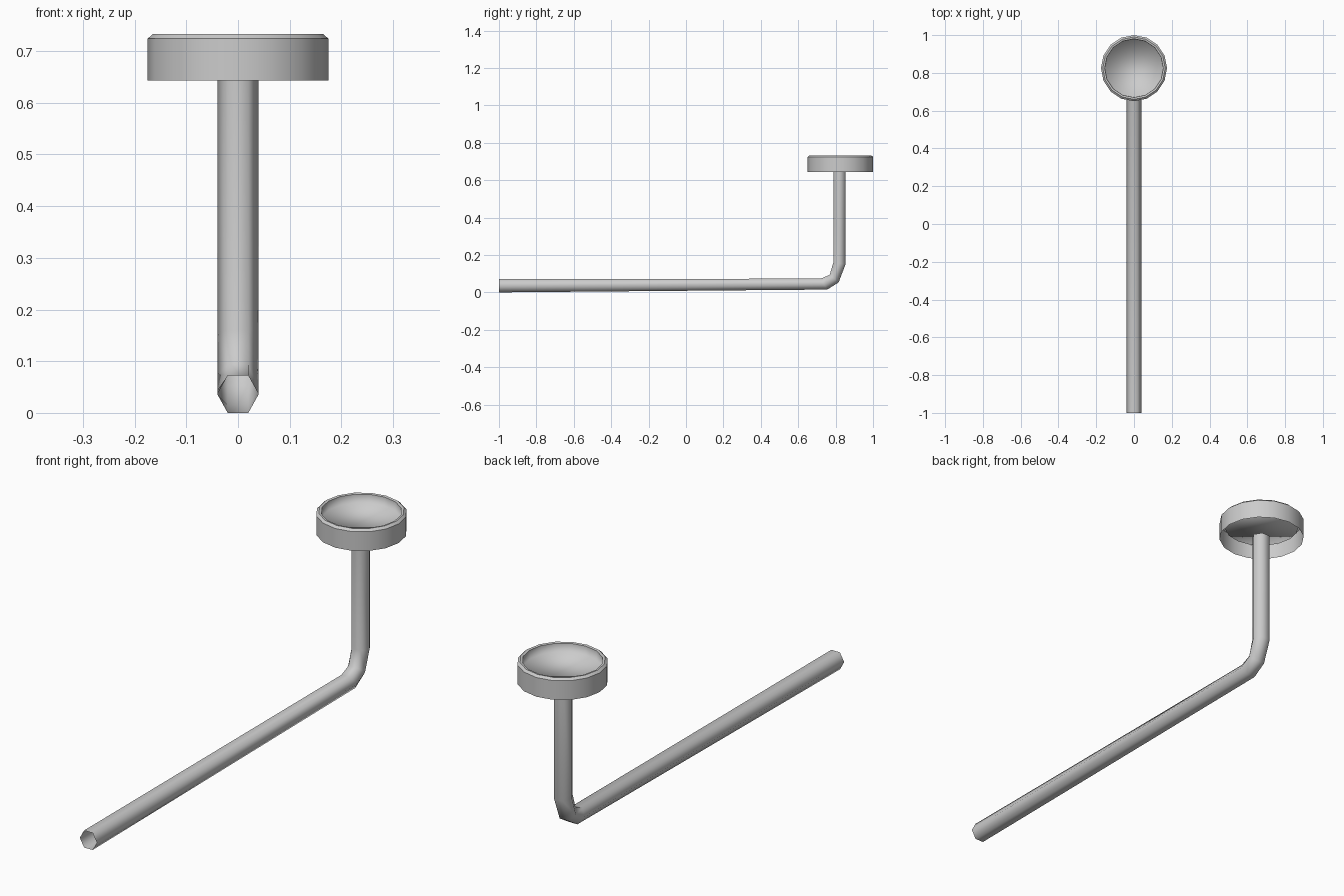
import bpy, bmesh
from math import cos, sin, pi

if "Cube" in bpy.data.objects:
    bpy.data.objects.remove(bpy.data.objects["Cube"])


def finish(bm, name):
    mesh = bpy.data.meshes.new(name)
    for f in bm.faces:
        f.smooth = True
    bm.to_mesh(mesh)
    bm.free()
    obj = bpy.data.objects.new(name, mesh)
    bpy.context.collection.objects.link(obj)
    return obj


def bridge(bm, rings):
    for a, b in zip(rings, rings[1:]):
        n = len(a)
        for i in range(n):
            j = (i + 1) % n
            bm.faces.new((a[i], a[j], b[j], b[i]))


# Bent hexagonal pipe, open at both ends: (inner, outer) bend points in y, z
stations = [
    ((-1.0, 0.072), (-1.0, 0.0)),
    ((0.72, 0.073), (0.755, 0.015)),
    ((0.768, 0.094), (0.816, 0.053)),
    ((0.788, 0.16), (0.853, 0.15)),
    ((0.788, 0.648), (0.853, 0.648)),
]
bm = bmesh.new()
rings = []
for inner, outer in stations:
    ring = []
    for x, t in ((0.04, 0.5), (0.02, 0), (-0.02, 0), (-0.04, 0.5), (-0.02, 1), (0.02, 1)):
        y, z = (p + (q - p) * t for p, q in zip(inner, outer))
        ring.append(bm.verts.new((x, y, z)))
    rings.append(ring)
bridge(bm, rings)
bmesh.ops.recalc_face_normals(bm, faces=bm.faces)
finish(bm, "bent_pipe")

# Round cup: open skirt, bevelled lip and recessed floor, as radius, z
SIDES = 16
profile = [(0.175, 0.643), (0.175, 0.724), (0.165, 0.733), (0.155, 0.731), (0.153, 0.695)]
bm = bmesh.new()
rings = [[bm.verts.new((r * cos(2 * pi * i / SIDES), 0.825 + r * sin(2 * pi * i / SIDES), z))
          for i in range(SIDES)] for r, z in profile]
bridge(bm, rings)
bm.faces.new(rings[-1])
# Crisp edges along the lip
for ring in rings[1:4]:
    for i in range(SIDES):
        bm.edges.get((ring[i], ring[(i + 1) % SIDES])).smooth = False
finish(bm, "cup")
